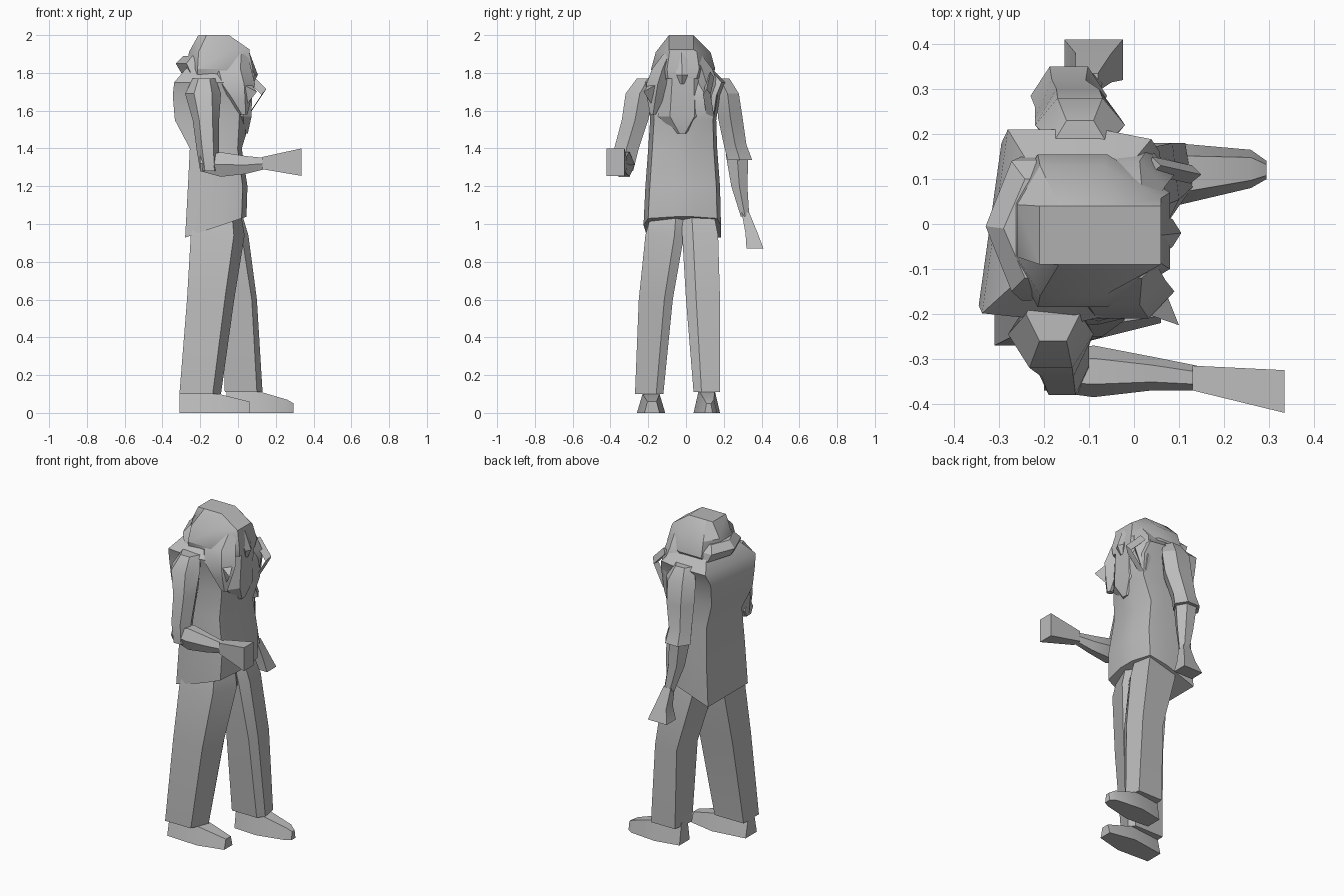
import bpy, math

cube = bpy.data.objects.get("Cube")
if cube:
    bpy.data.objects.remove(cube)

grey = bpy.data.materials.new("plain grey")
grey.use_nodes = True
colour = (0.5, 0.5, 0.5, 1)
grey.diffuse_color = colour
grey.node_tree.nodes["Principled BSDF"].inputs["Base Color"].default_value = colour

# Cross-sections on a unit square, counter-clockwise
SQUARE = [(0, 0), (1, 0), (1, 1), (0, 1)]
HEXAGON = [(0, .5), (.25, 0), (.75, 0), (1, .5), (.75, 1), (.25, 1)]
HEAD = [(0, .3), (.16, 0), (.6, 0), (1, .25), (1, .75), (.6, 1), (.16, 1), (0, .7)]
COAT = [(0, .05), (.6, 0), (.92, .06), (1, .4), (1, .65), (.92, .95), (.6, 1), (0, 1)]
RIGHT_LEG = [(0, 0), (.8, 0), (1, .75), (.9, 1), (0, 1)]
LEFT_LEG = [(0, 0), (.85, 0), (1, .3), (.92, 1), (.1, 1)]
SHOE = [(0, 0), (1, 0), (.8, 1), (.2, 1)]


def finish(name, verts, faces):
    mesh = bpy.data.meshes.new(name)
    mesh.from_pydata(verts, [], faces)
    mesh.materials.append(grey)
    obj = bpy.data.objects.new(name, mesh)
    bpy.context.collection.objects.link(obj)
    bpy.ops.object.select_all(action='DESELECT')
    obj.select_set(True)
    bpy.context.view_layer.objects.active = obj
    bpy.ops.object.mode_set(mode='EDIT')
    bpy.ops.mesh.select_all(action='SELECT')
    bpy.ops.mesh.normals_make_consistent(inside=False)
    bpy.ops.object.mode_set(mode='OBJECT')
    bpy.ops.object.shade_smooth_by_angle(angle=math.radians(30))
    return obj


def loft(name, axis, profile, sections):
    """Each section: position along the axis, then low/high of the other two axes."""
    n = len(profile)
    verts = []
    for pos, a0, a1, b0, b1 in sections:
        for u, v in profile:
            a, b = a0 + u * (a1 - a0), b0 + v * (b1 - b0)
            verts.append((a, b, pos) if axis == 'z' else (pos, a, b))
    faces = [(i * n + j, i * n + (j + 1) % n, (i + 1) * n + (j + 1) % n, (i + 1) * n + j)
             for i in range(len(sections) - 1) for j in range(n)]
    last = len(verts) - n
    faces += [tuple(range(n))[::-1], tuple(range(last, last + n))]
    return finish(name, verts, faces)


# Legs and shoes: left leg steps forward
loft("right_trouser_leg", 'z', RIGHT_LEG, [
    (.1, -.31, -.09, -.27, -.12), (.6, -.27, -.02, -.25, -.07),
    (.94, -.25, .035, -.215, -.01), (1.03, -.23, .02, -.19, -.01)])
loft("left_trouser_leg", 'z', LEFT_LEG, [
    (.11, -.07, .13, .04, .18), (.6, -.08, .1, 0, .18),
    (.94, -.18, .055, -.02, .17), (1.04, -.2, .025, -.02, .15)])
loft("right_shoe", 'x', SHOE, [
    (-.31, -.25, -.14, 0, .1), (-.1, -.26, -.11, 0, .1), (.06, -.22, -.14, 0, .06)])
loft("left_shoe", 'x', SHOE, [
    (-.06, .05, .15, 0, .13), (.09, .04, .18, 0, .12),
    (.26, .08, .165, 0, .07), (.295, .1, .14, 0, .05)])

# Coat: flat back, rounded front, slanted hem, twisted shoulders
coat = loft("coat", 'z', COAT, [
    (1, -.28, .045, -.225, .185), (1.2, -.265, .05, -.215, .18),
    (1.4, -.255, .02, -.2, .165), (1.55, -.31, .06, -.19, .16),
    (1.68, -.32, .065, -.2, .18), (1.75, -.31, .04, -.22, .21),
    (1.83, -.25, -.02, -.15, .13)])
for v in coat.data.vertices:
    if v.co.z < 1.1:
        v.co.z += .03 + .34 * (v.co.x - .02)
    if v.co.z > 1.5:
        v.co.x += v.co.y * .14

# Right arm: elbow bent, forearm pointing forward
loft("right_upper_arm", 'z', HEXAGON, [
    (1.28, -.2, -.1, -.38, -.28), (1.4, -.22, -.1, -.38, -.25),
    (1.55, -.24, -.1, -.34, -.2), (1.69, -.28, -.09, -.32, -.17),
    (1.77, -.24, -.12, -.26, -.14)])
loft("right_forearm", 'x', HEXAGON, [
    (-.2, -.37, -.29, 1.28, 1.36), (-.09, -.385, -.27, 1.25, 1.38),
    (.04, -.37, -.295, 1.265, 1.36), (.14, -.37, -.315, 1.29, 1.35)])
loft("right_hand", 'x', SQUARE, [
    (.13, -.37, -.315, 1.29, 1.355), (.335, -.42, -.325, 1.255, 1.4)])

# Left arm: hanging down and away from the body
loft("left_upper_arm", 'z', HEXAGON, [
    (1.34, -.23, -.06, .22, .35), (1.42, -.22, -.07, .2, .32),
    (1.56, -.22, -.03, .17, .3), (1.69, -.22, -.02, .16, .28),
    (1.77, -.18, -.06, .13, .23)])
loft("left_forearm", 'z', HEXAGON, [
    (1.04, -.14, -.07, .29, .335), (1.2, -.19, -.08, .24, .325),
    (1.37, -.22, -.08, .21, .33)])
loft("left_hand", 'z', SQUARE, [
    (.87, -.155, -.025, .32, .41), (.95, -.13, -.05, .315, .38),
    (1.06, -.13, -.08, .295, .335)])

# Head: flat crown, sloping forehead, hair cap wide at the temples
loft("neck", 'z', HEXAGON, [
    (1.6, -.22, .05, -.12, .08), (1.82, -.24, .06, -.13, .1)])
cap = loft("hair_cap", 'z', HEAD, [
    (1.77, -.27, .075, -.17, .13), (1.82, -.27, .08, -.185, .155),
    (1.91, -.26, .06, -.16, .13), (2, -.21, .06, -.09, .04)])
for v in cap.data.vertices:
    if v.co.z > 1.95:
        if v.co.x > 0:
            v.co.z -= .075
        v.co.y = .04 if v.co.y > -.025 else -.09
loft("back_hair", 'z', HEXAGON, [
    (1.8, -.3, -.1, -.17, .15), (1.85, -.33, -.1, -.15, .14),
    (1.89, -.29, -.1, -.12, .1)])

# Wide hair locks draped over the shoulders on each side of the face
for side, name in ((-1, "right_hair_lock"), (1, "left_hair_lock")):
    sections = []
    for z, back, front, near, far in ((1.58, .01, .05, .14, .17), (1.66, -.06, .07, .1, .185),
                                      (1.74, -.14, .09, .07, .19), (1.82, -.16, .07, .05, .16),
                                      (1.9, -.08, .05, .04, .1)):
        sections.append((z, back, front, -.02 + side * near, -.02 + side * far))
    loft(name, 'z', HEXAGON, sections)

# Nose and beard
loft("nose", 'z', HEXAGON, [
    (1.74, .05, .08, -.03, -.01), (1.79, .03, .105, -.05, .01), (1.91, .02, .06, -.08, .03)])
loft("beard", 'z', HEAD, [
    (1.48, .01, .052, -.05, .01), (1.57, -.04, .072, -.15, .11), (1.78, -.1, .075, -.13, .1)])

# Thin loose strand on the left, flared strand on the right
for name, start, end in (("left_strand_upper", (.06, .13, 1.79), (.15, .11, 1.7)),
                         ("left_strand_lower", (.15, .11, 1.7), (.07, .13, 1.58))):
    finish(name, [(x + dx, y + dy, z + dz) for x, y, z in (start, end)
                  for dx, dy, dz in ((0, 0, .015), (-.025, -.02, -.015), (-.02, .02, -.015))],
           [(0, 1, 4, 3), (1, 2, 5, 4), (2, 0, 3, 5), (2, 1, 0), (3, 4, 5)])
finish("right_flared_strand",
       [(.1, -.225, 1.7), (-.06, -.17, 1.78), (.05, -.1, 1.77), (.02, -.16, 1.6)],
       [(0, 1, 2), (0, 2, 3), (0, 3, 1), (1, 3, 2)])
